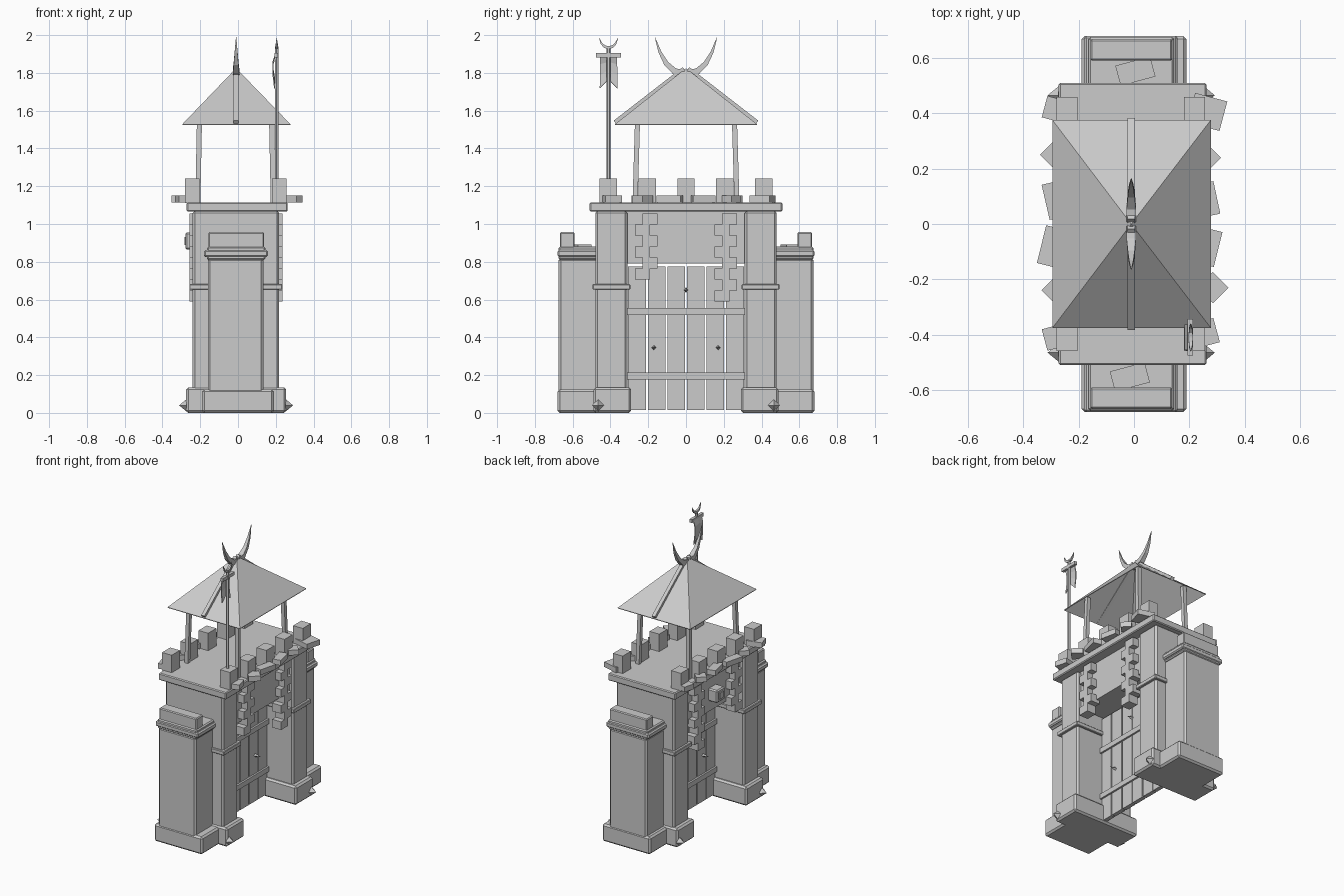
import bpy, bmesh, math
from mathutils import Vector, Matrix

if "Cube" in bpy.data.objects:
    bpy.data.objects.remove(bpy.data.objects["Cube"])

stone = bpy.data.materials.new("plain grey")
stone.use_nodes = True
GREY = (0.6, 0.6, 0.6, 1)
stone.diffuse_color = GREY
stone.node_tree.nodes["Principled BSDF"].inputs["Base Color"].default_value = GREY


def finish(name, bm, bevel=0):
    bmesh.ops.recalc_face_normals(bm, faces=bm.faces)
    me = bpy.data.meshes.new(name)
    bm.to_mesh(me)
    bm.free()
    me.materials.append(stone)
    ob = bpy.data.objects.new(name, me)
    bpy.context.collection.objects.link(ob)
    if bevel:
        mod = ob.modifiers.new("Bevel", 'BEVEL')
        mod.width, mod.segments = bevel, 1
    return ob


def box(name, x, y, z, bevel=0, turn=0):
    """Box from (low, high) ranges, turned about its own vertical axis."""
    centre = Vector([sum(r) / 2 for r in (x, y, z)])
    size = [abs(r[1] - r[0]) for r in (x, y, z)]
    bm = bmesh.new()
    bmesh.ops.create_cube(bm, size=1, matrix=Matrix.Translation(centre)
                          @ Matrix.Rotation(math.radians(turn), 4, 'Z') @ Matrix.Diagonal((*size, 1)))
    return finish(name, bm, bevel)


def tube(name, path, radii, sides=4, flat=1):
    """Tapering tube along a path in a plane of constant x."""
    bm = bmesh.new()
    pts = [Vector(p) for p in path]
    rings = []
    for i, p in enumerate(pts):
        d = (pts[min(i + 1, len(pts) - 1)] - pts[max(i - 1, 0)]).normalized()
        u = Vector((1, 0, 0))
        v = d.cross(u).normalized()
        ring = []
        for k in range(sides):
            a = math.tau * (k + 0.5) / sides
            ring.append(bm.verts.new(p + radii[i] * (u * flat * math.cos(a) + v * math.sin(a))))
        rings.append(ring)
    for a, b in zip(rings, rings[1:]):
        for k in range(sides):
            bm.faces.new((a[k], a[k - 1], b[k - 1], b[k]))
    bm.faces.new(rings[0])
    bm.faces.new(rings[-1])
    return finish(name, bm)


def spike(name, x, y, z, direction, radius, length):
    bm = bmesh.new()
    bmesh.ops.create_cone(bm, cap_ends=True, segments=4, radius1=radius, radius2=0, depth=length,
                          matrix=Matrix.Translation((x + direction * length / 2, y, z))
                          @ Matrix.Rotation(direction * math.pi / 2, 4, 'Y'))
    return finish(name, bm)


CX = -0.01

# Twin towers with outer buttresses
for s, side in ((1, "back"), (-1, "front")):
    def yr(a, b):
        return (s * a, s * b) if s > 0 else (-b, -a)
    box(side + "_tower", (-0.24, 0.218), yr(0.31, 0.48), (0.12, 1.07), 0.012)
    box(side + "_tower_base", (-0.275, 0.255), yr(0.29, 0.49), (0, 0.135), 0.012)
    box(side + "_tower_band", (-0.257, 0.235), yr(0.295, 0.495), (0.652, 0.682), 0.004)
    box(side + "_buttress", (-0.16, 0.135), yr(0.45, 0.675), (0.1, 0.82), 0.012)
    box(side + "_buttress_base", (-0.19, 0.19), yr(0.45, 0.68), (0, 0.125), 0.012)
    box(side + "_buttress_cap", (-0.18, 0.158), yr(0.47, 0.68), (0.825, 0.862), 0.008)
    box(side + "_buttress_step", (-0.165, 0.145), yr(0.47, 0.675), (0.81, 0.88), 0.008)
    box(side + "_buttress_block", (-0.157, 0.138), yr(0.59, 0.668), (0.86, 0.957), 0.006)
    box(side + "_loose_slab", (-0.07 + s * 0.01, 0.06 + s * 0.01), yr(0.515, 0.59), (0.87, 0.892), 0, 15)
    for d in (-1, 1):
        spike(side + "_base_stud", CX + d * 0.262, s * 0.465, 0.04, d, 0.033, 0.04)

# Lintel, raised corner bricks and the small plaque block
box("lintel", (-0.21, 0.19), (-0.32, 0.32), (0.79, 1.07))
for d in (-1, 1):
    for y, rows in ((-0.21, 6), (0.21, 8)):
        for i in range(rows):
            c = y + 0.02 * (-1) ** i
            top = 1.055 - i * 0.058
            box("corner_brick", sorted((CX + d * 0.175, CX + d * 0.246)),
                (c - 0.04, c + 0.04), (top - 0.058, top))
box("plaque", (-0.278, -0.2), (-0.045, 0.045), (0.865, 0.955), 0.008)
box("plaque_centre", (-0.284, -0.27), (-0.022, 0.022), (0.888, 0.932))

# Gate
for i in range(6):
    y = (i - 2.5) * 0.1035
    box("gate_plank", (-0.015, 0.015), (y - 0.047, y + 0.047), (0.015, 0.775))
for z in (0.195, 0.537):
    box("gate_bar", (-0.028, 0.028), (-0.315, 0.315), (z - 0.018, z + 0.018))
for d in (-1, 1):
    for y, z in ((-0.17, 0.345), (0.17, 0.345), (0, 0.65)):
        spike("gate_stud", d * 0.01, y, z, d, 0.014, 0.05)

# Parapet and battlements
box("parapet", (-0.272, 0.262), (-0.51, 0.51), (1.065, 1.115), 0.006)
for x in (-0.242, 0.218):
    for i in range(-2, 3):
        y = i * 0.206
        box("battlement", (x - 0.038, x + 0.038), (y - 0.046, y + 0.046), (1.11, 1.24))

# Loose slabs lying along the parapet: offset, y, turn, width, length
slabs = [(-0.27, 0.41, -15, .11, .08), (-0.29, 0.25, 45, .07, .07), (-0.29, 0.085, 13, .06, .13),
         (-0.305, -0.08, -14, .06, .14), (-0.285, -0.24, 45, .07, .07), (-0.27, -0.405, 15, .11, .08),
         (0.265, 0.405, -15, .12, .11), (0.265, 0.24, 45, .07, .07), (0.27, 0.09, 12, .06, .12),
         (0.275, -0.085, -14, .06, .13), (0.285, -0.23, 45, .08, .08), (0.255, -0.395, 15, .09, .09)]
for x, y, turn, w, l in slabs:
    box("parapet_slab", (x - w / 2, x + w / 2), (y - l / 2, y + l / 2), (1.115, 1.152), 0, turn)

# Roof posts
for sx in (-1, 1):
    for sy in (-1, 1):
        foot = (CX + sx * 0.2 - 0.003, sy * 0.27, 1.1)
        head = (CX + sx * 0.19 - 0.003, sy * 0.255, 1.6)
        tube("roof_post", (foot, head), (0.019, 0.019))

# Thin pyramid roof with a batten down the middle of two slopes
bm = bmesh.new()
apex = bm.verts.new((CX, 0, 1.825))
eaves = [bm.verts.new((x, y, 1.528)) for x, y in
         ((-0.295, -0.376), (0.278, -0.376), (0.278, 0.376), (-0.295, 0.376))]
for k in range(4):
    bm.faces.new((eaves[k - 1], eaves[k], apex))
roof = finish("roof", bm)
thick = roof.modifiers.new("Thickness", 'SOLIDIFY')
thick.thickness = 0.006
for s in (-1, 1):
    tube("roof_batten", ((CX, s * 0.01, 1.82), (CX, s * 0.375, 1.537)), (0.018, 0.018))
    tube("roof_horn", [(CX, s * y, z) for y, z in
                       ((0.01, 1.80), (0.06, 1.808), (0.105, 1.85), (0.138, 1.91), (0.165, 1.99))],
         (0.024, 0.024, 0.018, 0.011, 0.001))

# Flagpole, crossbar, swallow-tailed banner and crescent tip
PX, PY = 0.205, -0.41
tube("flagpole", ((PX, PY, 1.1), (PX, PY, 1.94)), (0.01, 0.01), 6)
box("flag_crossbar", (PX - 0.012, PX + 0.008), (PY - 0.066, PY + 0.066), (1.882, 1.905))
bm = bmesh.new()
cols = []
for dy, hem in ((-0.046, 1.718), (0, 1.765), (0.046, 1.718)):
    cols.append([bm.verts.new((PX - 0.012 - bulge, PY + dy, hem + (1.89 - hem) * t))
                 for t, bulge in ((0, 0.002), (0.4, 0.01), (0.75, 0.01), (1, 0))])
for a, b in zip(cols, cols[1:]):
    for k in range(3):
        bm.faces.new((a[k], b[k], b[k + 1], a[k + 1]))
banner = finish("banner", bm)
banner.modifiers.new("Thickness", 'SOLIDIFY').thickness = 0.006
for s in (-1, 1):
    tube("flag_crescent", [(PX, PY + s * y, z) for y, z in
                           ((0, 1.935), (0.02, 1.938), (0.037, 1.955), (0.05, 1.985))],
         (0.011, 0.010, 0.007, 0.001))
